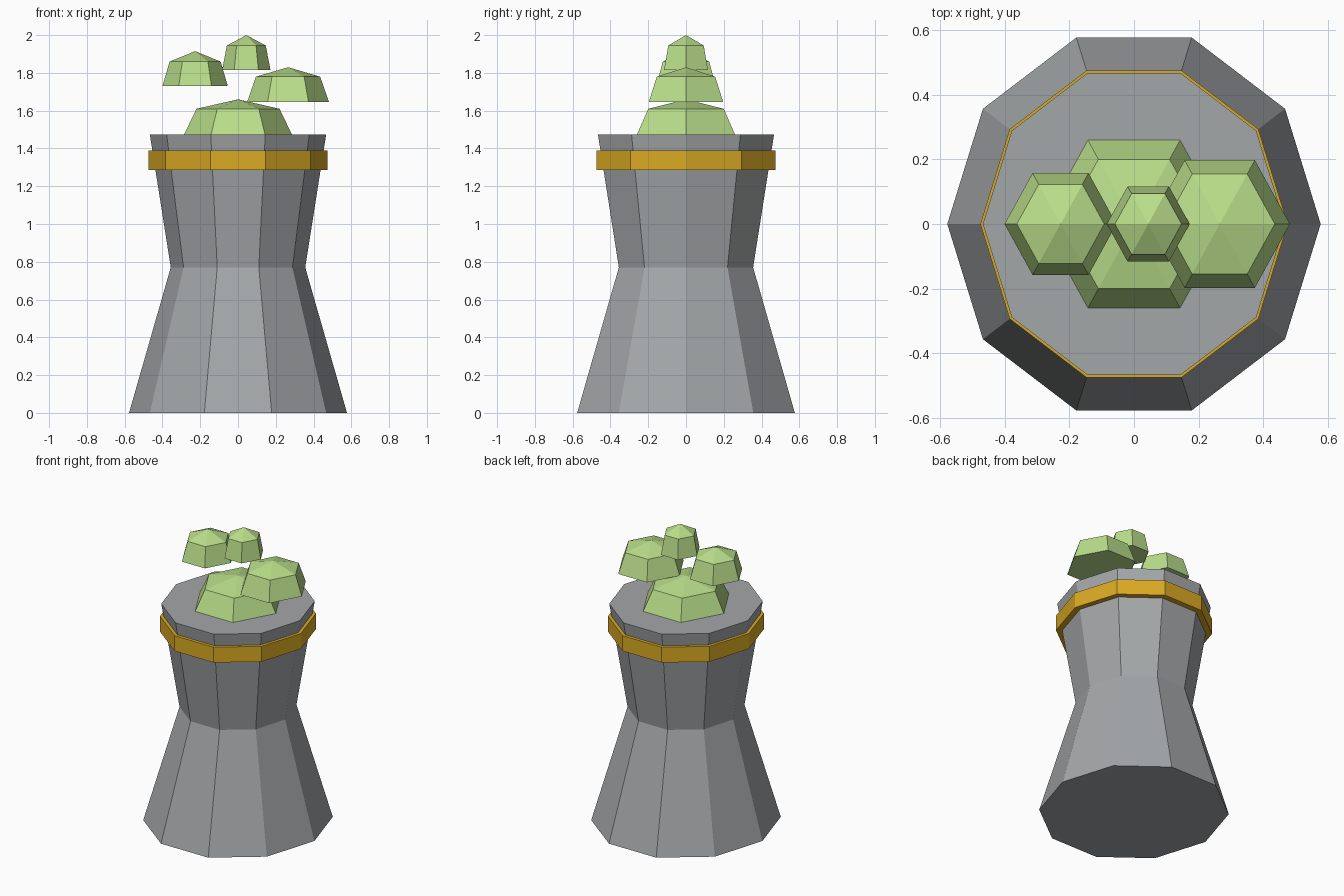
import bpy
import bmesh
from math import cos, sin, pi

cube = bpy.data.objects.get("Cube")
if cube:
    bpy.data.objects.remove(cube)

DEPTH_SCALE = 1.05  # every part is slightly stretched front to back


def material(name, rgb):
    mat = bpy.data.materials.new(name)
    mat.use_nodes = True
    mat.diffuse_color = (*rgb, 1)
    mat.node_tree.nodes["Principled BSDF"].inputs["Base Color"].default_value = (*rgb, 1)
    return mat


def lathe(name, mat, sides, profile, x=0, closed=False):
    """Faceted solid from (radius, height) rings; zero radius makes a point."""
    bm = bmesh.new()
    rings = []
    for r, z in profile:
        count = sides if r else 1
        rings.append([bm.verts.new((x + r * cos(2 * pi * i / sides),
                                    DEPTH_SCALE * r * sin(2 * pi * i / sides), z))
                      for i in range(count)])
    pairs = list(zip(rings, rings[1:]))
    if closed:
        pairs.append((rings[-1], rings[0]))
    for low, high in pairs:
        for i in range(sides):
            j = (i + 1) % sides
            if len(high) == 1:
                bm.faces.new((low[i], low[j], high[0]))
            else:
                bm.faces.new((low[i], low[j], high[j], high[i]))
    if not closed:
        bm.faces.new(rings[0][::-1])
        if len(rings[-1]) > 1:
            bm.faces.new(rings[-1])
    bmesh.ops.recalc_face_normals(bm, faces=bm.faces[:])
    mesh = bpy.data.meshes.new(name)
    bm.to_mesh(mesh)
    bm.free()
    mesh.materials.append(mat)
    obj = bpy.data.objects.new(name, mesh)
    bpy.context.collection.objects.link(obj)
    return obj


stone = material("grey stone", (0.37, 0.385, 0.395))
gold = material("gold", (0.70, 0.40, 0.017))
green = material("pale green", (0.49, 0.73, 0.255))

# Waisted body and the band around its neck
lathe("chimney_body", stone, 10, [(0.577, 0), (0.356, 0.77), (0.467, 1.475)])
lathe("neck_band", gold, 10,
      [(0.43, 1.285), (0.475, 1.285), (0.475, 1.39), (0.43, 1.39)], closed=True)

# Smoke puffs: x, base radius, shoulder radius, base, shoulder and tip heights
puffs = {
    "base_puff": (0, 0.285, 0.22, 1.475, 1.61, 1.66),
    "left_puff": (0.265, 0.217, 0.17, 1.645, 1.78, 1.83),
    "right_puff": (-0.227, 0.173, 0.135, 1.73, 1.86, 1.915),
    "top_puff": (0.044, 0.128, 0.103, 1.815, 1.945, 2.0),
}
for name, (x, base_r, top_r, base, shoulder, tip) in puffs.items():
    lathe(name, green, 6, [(base_r, base), (top_r, shoulder), (0, tip)], x)
